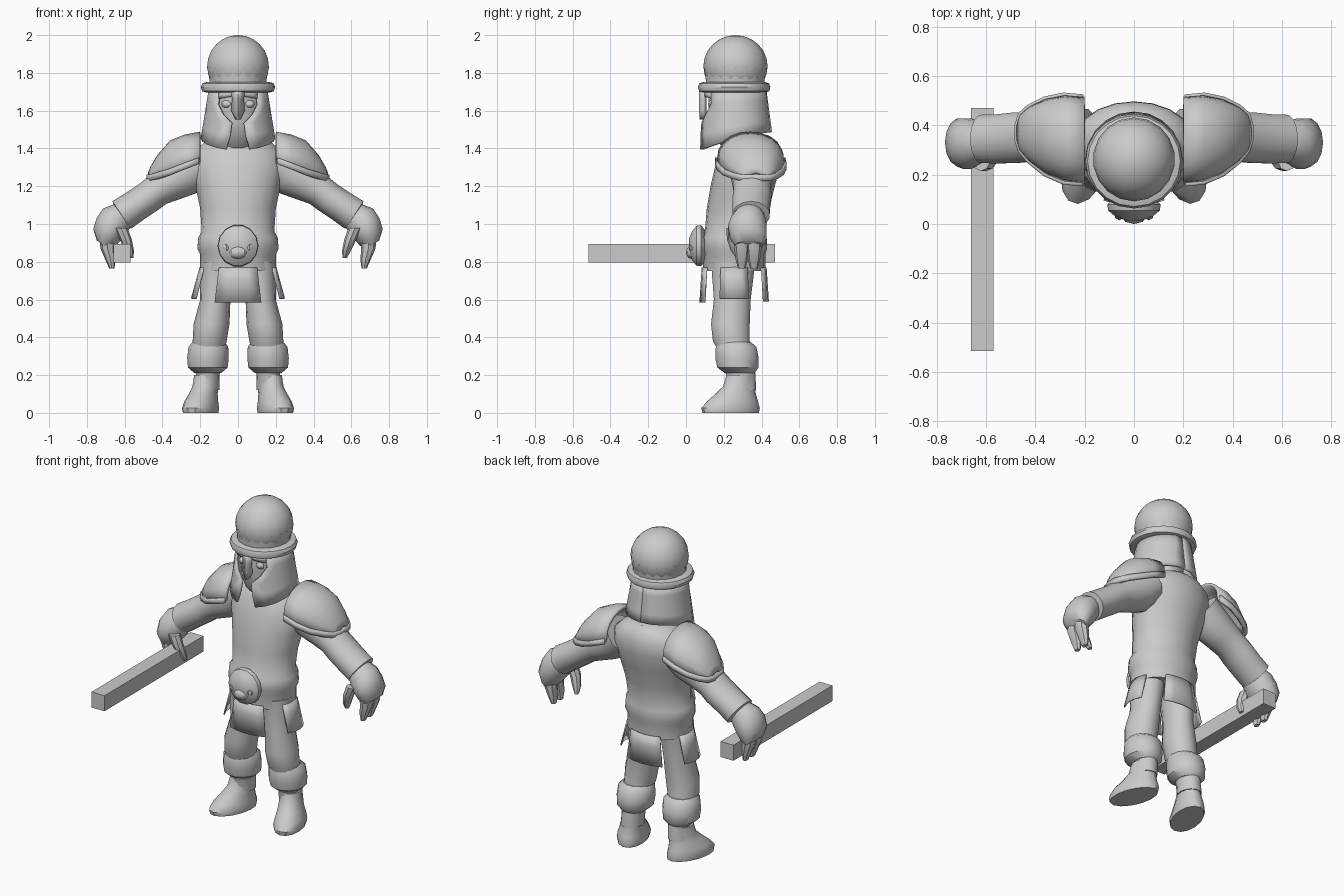
import bpy
import bmesh
from math import sin, cos, pi, radians
from mathutils import Matrix, Vector

cube = bpy.data.objects.get("Cube")
if cube:
    bpy.data.objects.remove(cube)

grey = bpy.data.materials.new("plain_grey")
grey.use_nodes = True
GREY = (0.6, 0.6, 0.6, 1)
grey.diffuse_color = GREY
grey.node_tree.nodes["Principled BSDF"].inputs["Base Color"].default_value = GREY


def finish(name, bm, mirror=False, thick=0, smooth=40):
    bmesh.ops.recalc_face_normals(bm, faces=bm.faces)
    mesh = bpy.data.meshes.new(name)
    bm.to_mesh(mesh)
    bm.free()
    mesh.materials.append(grey)
    ob = bpy.data.objects.new(name, mesh)
    bpy.context.collection.objects.link(ob)
    bpy.ops.object.select_all(action='DESELECT')
    bpy.context.view_layer.objects.active = ob
    ob.select_set(True)
    if smooth:
        bpy.ops.object.shade_smooth_by_angle(angle=radians(smooth))
    if thick:
        mod = ob.modifiers.new("thickness", 'SOLIDIFY')
        mod.thickness = thick
        mod.offset = 0
    if mirror:
        ob.modifiers.new("mirror", 'MIRROR')
    return ob


def skin(bm, rows, closed):
    """Join rows of points with quads."""
    rows = [[bm.verts.new(p) for p in row] for row in rows]
    n = len(rows[0])
    for a, b in zip(rows, rows[1:]):
        for i in range(n if closed else n - 1):
            j = (i + 1) % n
            bm.faces.new((a[i], a[j], b[j], b[i]))
    return rows


def loft(name, rings, n=14, mirror=False, matrix=Matrix(), smooth=40):
    """Stack elliptical rings (x, y, z, rx, ry) and cap both ends."""
    bm = bmesh.new()
    rows = skin(bm, [[matrix @ Vector((x + rx * cos(2 * pi * i / n), y + ry * sin(2 * pi * i / n), z))
                      for i in range(n)] for x, y, z, rx, ry in rings], True)
    bm.faces.new(rows[0])
    bm.faces.new(rows[-1])
    return finish(name, bm, mirror, smooth=smooth)


def sheet(name, rows, mirror=False, thick=0.02, smooth=40):
    bm = bmesh.new()
    skin(bm, rows, False)
    return finish(name, bm, mirror, thick, smooth)


def ball(name, centre, radii, mirror=False, segments=14, rings=9):
    bm = bmesh.new()
    bmesh.ops.create_uvsphere(bm, u_segments=segments, v_segments=rings, radius=1,
                              matrix=Matrix.Translation(centre) @ Matrix.Diagonal((*radii, 1)))
    return finish(name, bm, mirror)


def box(name, low, high):
    low, high = Vector(low), Vector(high)
    bm = bmesh.new()
    bmesh.ops.create_cube(bm, size=1, matrix=Matrix.Translation((low + high) / 2)
                          @ Matrix.Diagonal((*(high - low), 1)))
    return finish(name, bm, smooth=0)


# Torso, with a slight belt bulge
loft("torso", [(0, .255, .75, .2, .165), (0, .255, .84, .2, .165), (0, .255, .87, .215, .175),
               (0, .255, .93, .21, .172), (0, .26, .96, .192, .16), (0, .275, 1.08, .2, .165),
               (0, .3, 1.2, .225, .17), (0, .325, 1.3, .25, .172), (0, .34, 1.38, .235, .155),
               (0, .345, 1.43, .18, .13), (0, .34, 1.46, .11, .1)], n=20)

# Tunic flaps hanging on four sides
def flap(name, angle, half, bottom, mirror=False):
    rows = []
    for t in (0, .35, 1):
        rows.append([])
        for k in range(5):
            a = radians(angle + half * (k / 2 - 1))
            rows[-1].append(((.2 + .045 * t) * sin(a), .255 - (.168 + .012 * t) * cos(a),
                             .77 + (bottom - .77) * t))
    sheet(name, rows, mirror, .008)

flap("front_flap", 0, 30, .585)
flap("back_flap", 180, 30, .59)
flap("side_flap", 90, 25, .605, True)

# Belt medallion with a small beast face
face_front = Matrix.Translation((0, .1, .885)) @ Matrix.Rotation(radians(90), 4, 'X')
loft("medallion", [(0, 0, 0, .085, .085), (0, 0, .02, .108, .112), (0, 0, .045, .105, .108),
                   (0, 0, .07, .075, .075), (0, 0, .085, .035, .035)], matrix=face_front)
ball("beast_muzzle", (0, .03, .85), (.05, .03, .035), segments=8, rings=6)
ball("beast_ear", (.06, .035, .875), (.02, .02, .02), True, 6, 4)

# Legs, knee cuffs and boots
loft("leg", [(.11, .25, .8, .09, .12), (.12, .245, .6, .08, .1), (.14, .235, .47, .095, .105),
             (.15, .24, .38, .09, .1), (.16, .27, .3, .08, .085), (.16, .29, .2, .062, .08),
             (.165, .295, .12, .066, .078)], mirror=True)
loft("knee_cuff", [(.155, .255, .375, .085, .09), (.157, .265, .35, .105, .11), (.159, .27, .29, .11, .118),
                   (.16, .275, .24, .105, .112), (.16, .285, .21, .07, .08)], mirror=True)
turned = Matrix.Translation((.17, .29, 0)) @ Matrix.Rotation(radians(18), 4, 'Z')
loft("boot", [(.01, -.06, 0, .085, .155), (.01, -.06, .025, .09, .16), (.01, -.05, .06, .083, .14),
              (.005, -.03, .1, .072, .11), (0, -.01, .14, .066, .086), (0, 0, .2, .06, .077)],
     mirror=True, matrix=turned)

# Arms, running out and down from the shoulder
arm_line = Matrix.Translation((.2, .35, 1.325)) @ Matrix.Rotation(radians(123.7), 4, 'Y')
loft("arm", [(0, 0, 0, .11, .12), (.01, 0, .1, .115, .115), (0, 0, .2, .1, .105), (-.005, 0, .27, .087, .1),
             (0, 0, .33, .085, .105), (0, -.005, .42, .085, .102), (0, -.005, .5, .088, .1),
             (0, -.005, .505, .065, .07)], mirror=True, matrix=arm_line)

# Hands with two finger groups and a thumb
hand_line = Matrix.Translation((.612, .335, 1.05)) @ Matrix.Rotation(radians(146), 4, 'Y')
loft("hand", [(0, 0, -.03, .06, .065), (-.015, -.005, .03, .088, .09), (-.015, -.01, .09, .088, .105),
              (-.01, -.005, .15, .075, .1), (.01, 0, .19, .045, .075)],
     mirror=True, matrix=hand_line)
for label, y in (("front", .295), ("back", .36)):
    loft(label + "_fingers", [(.69, y, .93, .045, .045), (.69, y, .87, .038, .04),
                              (.675, y, .81, .027, .032), (.668, y, .765, .014, .02)], 8, True)
loft("thumb", [(.62, .25, .98, .035, .035), (.595, .25, .92, .032, .034), (.575, .265, .86, .024, .028),
               (.565, .28, .82, .012, .015)], 8, True)

# Shoulder pads: arches along x, given as x, top, hem, middle y, half width
arches = [(.2, 1.48, 1.33, .34, .168), (.28, 1.465, 1.3, .347, .168), (.355, 1.435, 1.27, .355, .145),
          (.42, 1.36, 1.25, .365, .105), (.455, 1.3, 1.24, .37, .07), (.468, 1.27, 1.24, .37, .03)]
pad = [[(x, y - w * cos(pi * k / 10), low + (top - low) * sin(pi * k / 10) ** .75)
        for k in range(11)] for x, top, low, y, w in arches]
sheet("shoulder_pad", pad, True, .018)
# Raised lip around the hem of each pad
hem = [row[0] for row in pad] + [row[-1] for row in reversed(pad)]
sheet("pad_lip", [[(x + .006, y + (y - .36) * .05, z + dz) for x, y, z in hem]
                  for dz in (.022, -.012)], True, .02)

# Head inside the helmet
loft("head", [(0, .3, 1.4, .09, .1), (0, .25, 1.46, .1, .11), (0, .245, 1.55, .125, .13),
              (0, .25, 1.65, .135, .135), (0, .255, 1.73, .13, .135)])
ball("eye", (.06, .135, 1.635), (.028, .018, .02), True, 8, 6)

# Helmet dome and brim
ball("helmet_dome", (0, .262, 1.835), (.166, .17, .165), segments=18, rings=12)
loft("helmet_band", [(0, .26, 1.69, .15, .155), (0, .26, 1.77, .152, .158), (0, .262, 1.83, .164, .168)], 18)
loft("helmet_brim", [(0, .255, 1.697, .17, .165), (0, .255, 1.703, .19, .186), (0, .255, 1.725, .197, .192),
                     (0, .255, 1.745, .188, .184), (0, .255, 1.752, .165, .16)], 20)

# Cheek and neck guard, open around the eyes and split below the nose
guard = []
for t, opening in ((0, 40), (.25, 42), (.42, 28), (.55, 11), (.75, 13), (1, 19)):
    row = []
    for k in range(10):
        a = radians(opening + (180 - opening) * k / 9)
        bottom = 1.485 - .095 * ((1 + cos(a)) / 2) ** 1.5
        row.append(((.148 + .042 * t) * sin(a), .26 - (.158 + .03 * t) * cos(a), 1.71 + (bottom - 1.71) * t))
    guard.append(row)
sheet("helmet_guard", guard, True, .016)

# Nose guard with a ridge
sheet("nose_guard", [[(-w, .1, z), (0, .08, z), (w, .1, z)]
                     for w, z in ((.03, 1.71), (.026, 1.66), (.03, 1.6), (.006, 1.555))], smooth=20)
# Brow under the brim
sheet("helmet_brow", [[(.15 * sin(radians(a)), .26 - .158 * cos(radians(a)), z - .0004 * abs(a))
                       for a in range(-45, 46, 15)] for z in (1.71, 1.68)], thick=.016)

# Long square bar held in the right hand
box("hand_bar", (-.66, -.515, .797), (-.57, .47, .895))
